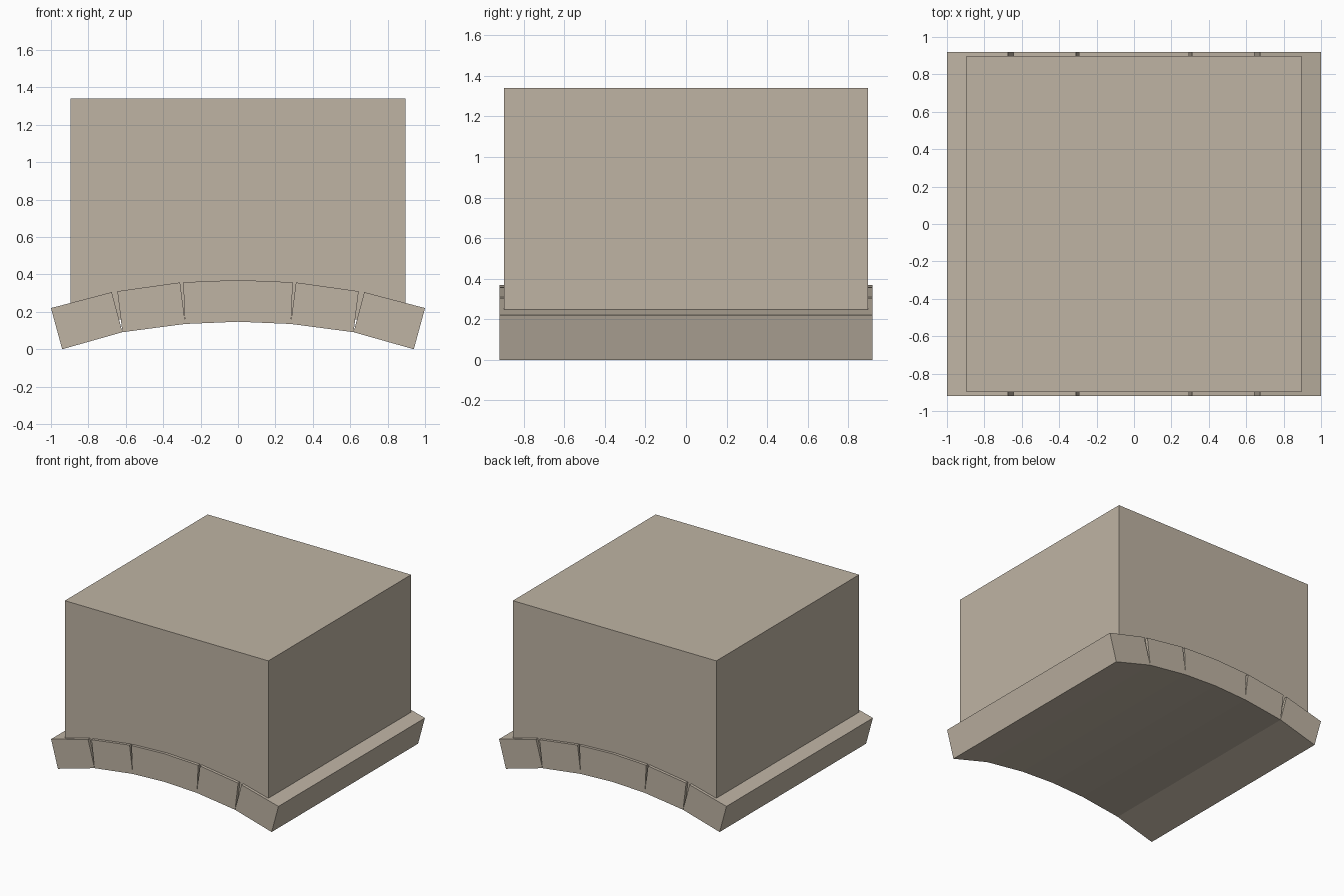
import bpy, bmesh

if "Cube" in bpy.data.objects:
    bpy.data.objects.remove(bpy.data.objects["Cube"])

stone = bpy.data.materials.new("warm_stone")
stone.diffuse_color = (0.52, 0.455, 0.37, 1)
stone.use_nodes = True
stone.node_tree.nodes["Principled BSDF"].inputs["Base Color"].default_value = stone.diffuse_color


def extrude_profile(name, profile, half_depth):
    """Solid prism from an x-z outline, running along y."""
    bm = bmesh.new()
    face = bm.faces.new([bm.verts.new((x, -half_depth, z)) for x, z in profile])
    ext = bmesh.ops.extrude_face_region(bm, geom=[face])
    bmesh.ops.translate(bm, vec=(0, 2 * half_depth, 0),
                        verts=[v for v in ext["geom"] if isinstance(v, bmesh.types.BMVert)])
    bmesh.ops.recalc_face_normals(bm, faces=bm.faces)
    mesh = bpy.data.meshes.new(name)
    bm.to_mesh(mesh)
    bm.free()
    mesh.materials.append(stone)
    obj = bpy.data.objects.new(name, mesh)
    bpy.context.collection.objects.link(obj)
    return obj


# Wedge stones of the shallow arch, mirrored left and right
outer = [(0.94, 0.0), (1.0, 0.22), (0.675, 0.305), (0.618, 0.091)]
inner = [(0.618, 0.091), (0.645, 0.31), (0.31, 0.357), (0.284, 0.155), (0.284, 0.135)]
for side, s in (("right", 1), ("left", -1)):
    for part, prof in (("outer", outer), ("inner", inner)):
        extrude_profile(f"{part}_arch_stone_{side}", [(s * x, z) for x, z in prof], 0.92)

# Wide centre stone with a slight ridge
extrude_profile("centre_arch_stone",
                [(-0.284, 0.135), (0, 0.147), (0.284, 0.135), (0.284, 0.155), (0.293, 0.358),
                 (0, 0.37), (-0.293, 0.358), (-0.284, 0.155)], 0.92)

# Block resting in the arch, its underside hidden within the stones
extrude_profile("upper_block",
                [(-0.895, 0.16), (0.895, 0.16), (0.895, 1.34), (-0.895, 1.34)], 0.897)
